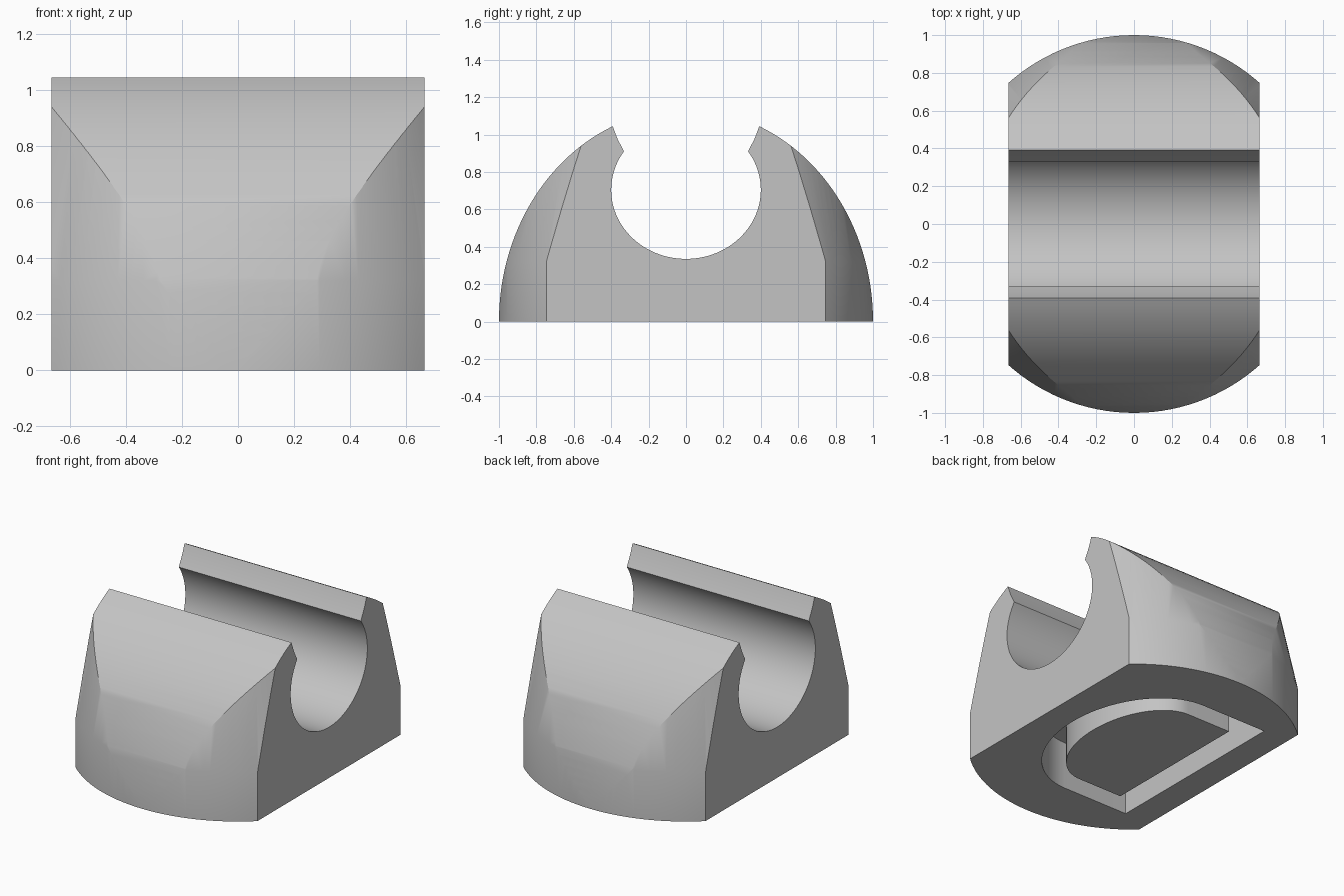
import bpy, bmesh
from math import sin, cos, pi, acos, asin

cube = bpy.data.objects.get("Cube")
if cube:
    bpy.data.objects.remove(cube, do_unlink=True)

HALF_WIDTH = 0.665
GROOVE_DEPTH = 0.315


def make_object(name, bm):
    bmesh.ops.recalc_face_normals(bm, faces=bm.faces)
    mesh = bpy.data.meshes.new(name)
    bm.to_mesh(mesh)
    bm.free()
    obj = bpy.data.objects.new(name, mesh)
    bpy.context.collection.objects.link(obj)
    return obj


def bridge(bm, a, b):
    for i in range(len(a)):
        j = (i + 1) % len(a)
        bm.faces.new((a[i], a[j], b[j], b[i]))


def stack(name, rings):
    """Solid through a stack of equal-length point rings, capped at both ends."""
    bm = bmesh.new()
    loops = [[bm.verts.new(p) for p in ring] for ring in rings]
    for a, b in zip(loops, loops[1:]):
        bridge(bm, a, b)
    bm.faces.new(loops[0])
    bm.faces.new(loops[-1])
    return make_object(name, bm)


def ellipse(a, b, cz, start, end, steps):
    return [(a * cos(start + (end - start) * i / steps),
             cz + b * sin(start + (end - start) * i / steps))
            for i in range(steps + 1)]


def boolean(target, cutter, operation):
    mod = target.modifiers.new(operation.lower(), 'BOOLEAN')
    mod.object = cutter
    mod.operation = operation
    mod.solver = 'EXACT'
    bpy.context.view_layer.objects.active = target
    bpy.ops.object.modifier_apply(modifier=mod.name)
    bpy.data.objects.remove(cutter, do_unlink=True)


# Side profile: domed shoulders with a clip-shaped channel between flared lips
dome = ellipse(1, 1.135, 0, 0, acos(0.392), 28)
lip = [(0.366, 0.976)]
neck = asin(0.558)
channel = ellipse(0.4, 0.369, 0.704, neck, -pi - neck, 72)
right_half = [(1, -0.2)] + dome + lip
left_half = [(-y, z) for y, z in reversed(right_half)]
profile = right_half + channel + left_half
body = stack("cradle_body", [[(x, y, z) for y, z in profile]
                             for x in (-HALF_WIDTH, HALF_WIDTH)])

# Round plan that tapers inward above the base
SIDES = 128
plan = stack("plan_helper", [
    [(r * cos(2 * pi * i / SIDES), r * sin(2 * pi * i / SIDES), z)
     for i in range(SIDES)]
    for r, z in ((1, 0), (1, 0.32), (0.87, 0.94), (0.815, 1.2))])
boolean(body, plan, 'INTERSECT')


# D-shaped slot in the underside, leaving an island in the middle
def d_outline(a, b, z):
    arc = ellipse(a, b, 0, -pi / 2, pi / 2, 40)
    return [(x, y, z) for x, y in [(-a, b), (-a, -b)] + arc]


bm = bmesh.new()
loops = [[bm.verts.new(p) for p in d_outline(a, b, z)]
         for a, b, z in ((0.48, 0.65, -0.1), (0.48, 0.65, GROOVE_DEPTH),
                         (0.32, 0.51, GROOVE_DEPTH), (0.32, 0.51, -0.1))]
for k in range(4):
    bridge(bm, loops[k], loops[(k + 1) % 4])
boolean(body, make_object("slot_helper", bm), 'DIFFERENCE')

# Single plain grey finish
grey = bpy.data.materials.new("light_grey")
grey.use_nodes = True
colour = (0.55, 0.55, 0.55, 1)
grey.diffuse_color = colour
grey.node_tree.nodes["Principled BSDF"].inputs["Base Color"].default_value = colour
body.data.materials.clear()
body.data.materials.append(grey)

bpy.ops.object.select_all(action='DESELECT')
body.select_set(True)
bpy.context.view_layer.objects.active = body
bpy.ops.object.shade_smooth_by_angle(angle=pi / 6)
